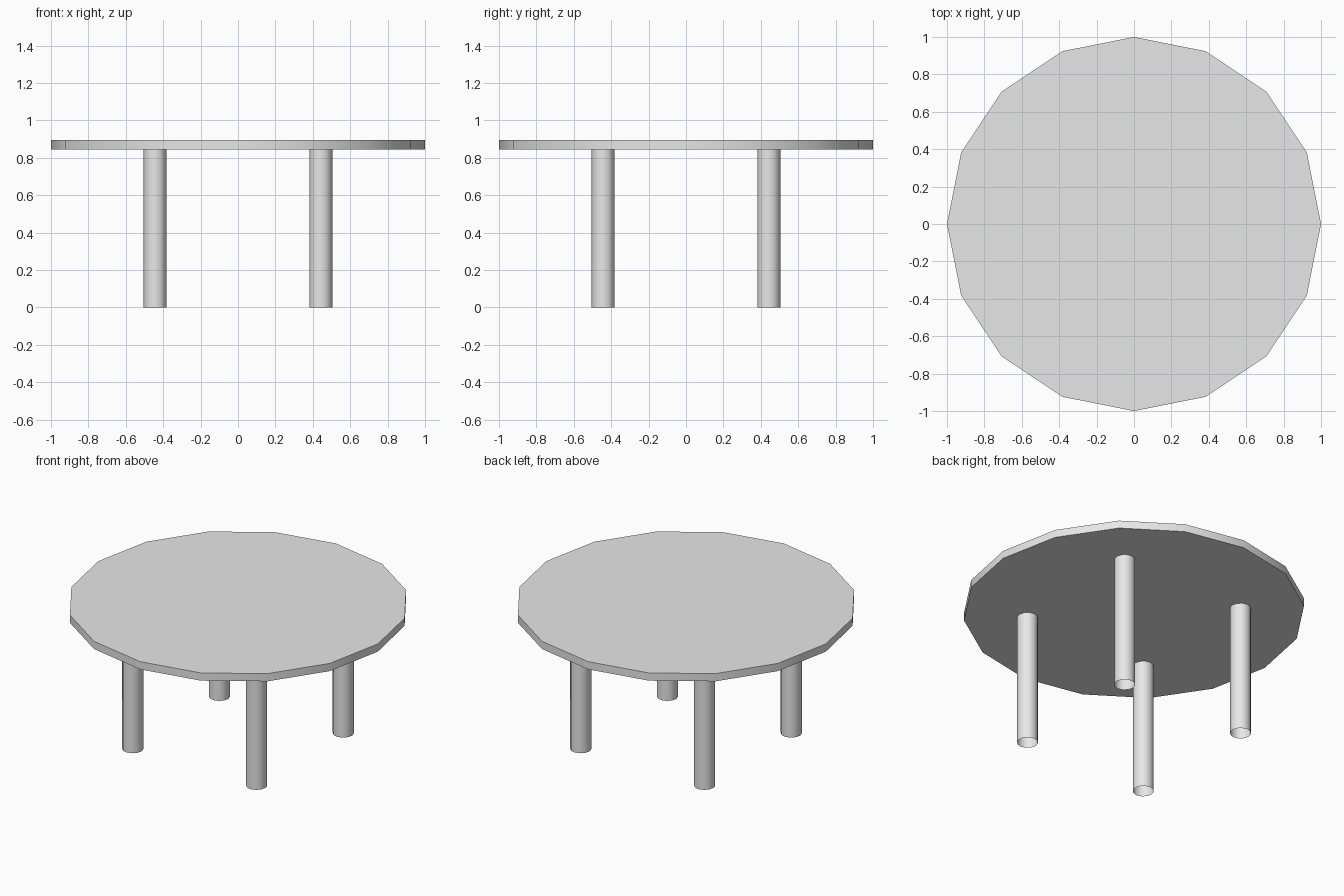
import bpy
import math

cube = bpy.data.objects.get("Cube")
if cube:
    bpy.data.objects.remove(cube, do_unlink=True)

TOP_Z, UNDER_Z = 0.895, 0.845
LEG_OFFSET, LEG_RADIUS = 0.443, 0.062

# Single plain grey finish
grey = bpy.data.materials.new("light_grey")
grey.use_nodes = True
colour = (0.8, 0.8, 0.8, 1)
grey.diffuse_color = colour
grey.node_tree.nodes["Principled BSDF"].inputs["Base Color"].default_value = colour


def cylinder(name, sides, radius, bottom, top, x=0, y=0, caps="NGON"):
    bpy.ops.mesh.primitive_cylinder_add(
        vertices=sides, radius=radius, depth=top - bottom,
        end_fill_type=caps, location=(x, y, (top + bottom) / 2))
    obj = bpy.context.object
    obj.name = name
    obj.data.materials.append(grey)
    bpy.ops.object.shade_smooth_by_angle(angle=math.radians(40))
    return obj


# Sixteen-sided table top
cylinder("table_top", 16, 1, UNDER_Z, TOP_Z)

# Four open tube legs
for side, sx in (("left", 1), ("right", -1)):
    for end, sy in (("front", -1), ("back", 1)):
        cylinder(f"{end}_{side}_leg", 12, LEG_RADIUS, 0, UNDER_Z,
                 sx * LEG_OFFSET, sy * LEG_OFFSET, caps="NOTHING")
